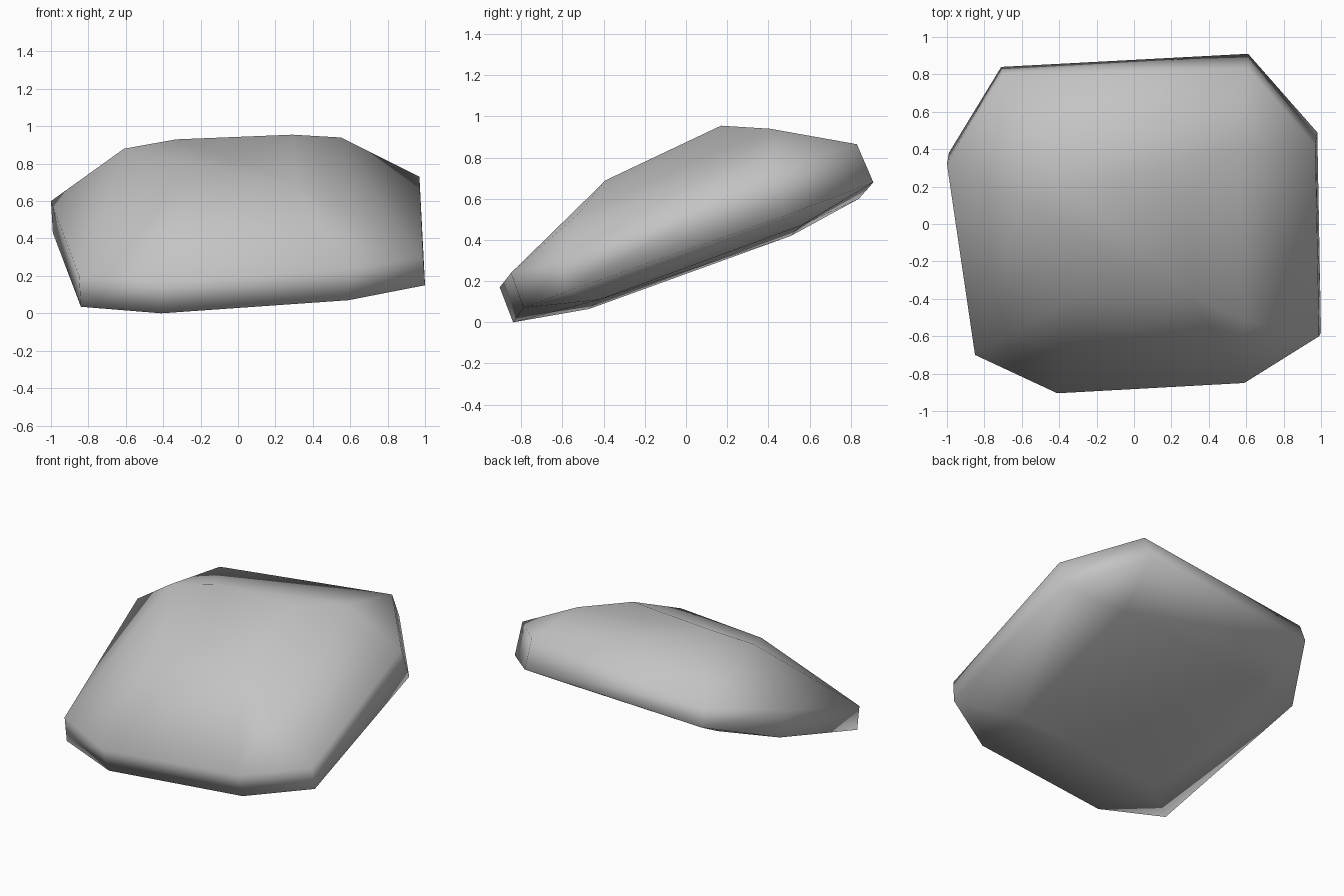
import bpy
import bmesh

# Remove the default cube only
default_cube = bpy.data.objects.get("Cube")
if default_cube:
    bpy.data.objects.remove(default_cube, do_unlink=True)


def make_material(name, colour):
    """Plain flat material, the same in viewport and render."""
    material = bpy.data.materials.new(name)
    material.use_nodes = True
    material.diffuse_color = colour
    shader = next(n for n in material.node_tree.nodes if n.type == 'BSDF_PRINCIPLED')
    shader.inputs["Base Color"].default_value = colour
    shader.inputs["Roughness"].default_value = 1.0
    return material


def make_stone(name, outlines, material):
    """Wrap a chiselled stone tightly around a stack of corner outlines."""
    mesh = bpy.data.meshes.new(name)
    bm = bmesh.new()
    for outline in outlines:
        for corner in outline:
            bm.verts.new(corner)
    hull = bmesh.ops.convex_hull(bm, input=bm.verts[:])
    leftovers = set(hull["geom_interior"]) | set(hull["geom_unused"])
    bmesh.ops.delete(bm, geom=[v for v in leftovers if isinstance(v, bmesh.types.BMVert)],
                     context='VERTS')
    bmesh.ops.recalc_face_normals(bm, faces=bm.faces[:])
    for face in bm.faces:
        face.smooth = True
    bm.to_mesh(mesh)
    bm.free()
    mesh.materials.append(material)
    stone = bpy.data.objects.new(name, mesh)
    bpy.context.scene.collection.objects.link(stone)
    return stone


# Flat underside of the leaning stone
underside = [(-.55, -.47, .065), (.6, -.42, .11), (.55, .56, .47), (-.6, .51, .42)]

# Lower and upper edges of the narrow rim, running round from the front
lower_rim = [(-.41, -.84, 0), (.59, -.79, .07), (1, -.58, .15), (.98, .49, .52),
             (.61, .91, .68), (-.71, .84, .6), (-.99, .38, .43), (-.84, -.69, .035)]
upper_rim = [(-.41, -.905, .17), (.59, -.85, .24), (.99, -.6, .3), (.97, .42, .73),
             (.61, .83, .865), (-.7, .8, .72), (-1, .32, .6), (-.85, -.7, .2)]

# Shoulder corners and the raised crown
shoulder = [(-.56, -.5, .465), (.6, -.52, .53), (.55, .41, .94), (-.61, .12, .88)]
crown = [(-.31, -.39, .65), (.31, -.39, .69), (.29, .17, .955), (-.33, .19, .93)]

stone_grey = make_material("stone grey", (.55, .55, .55, 1))
make_stone("rock", [underside, lower_rim, upper_rim, shoulder, crown], stone_grey)
